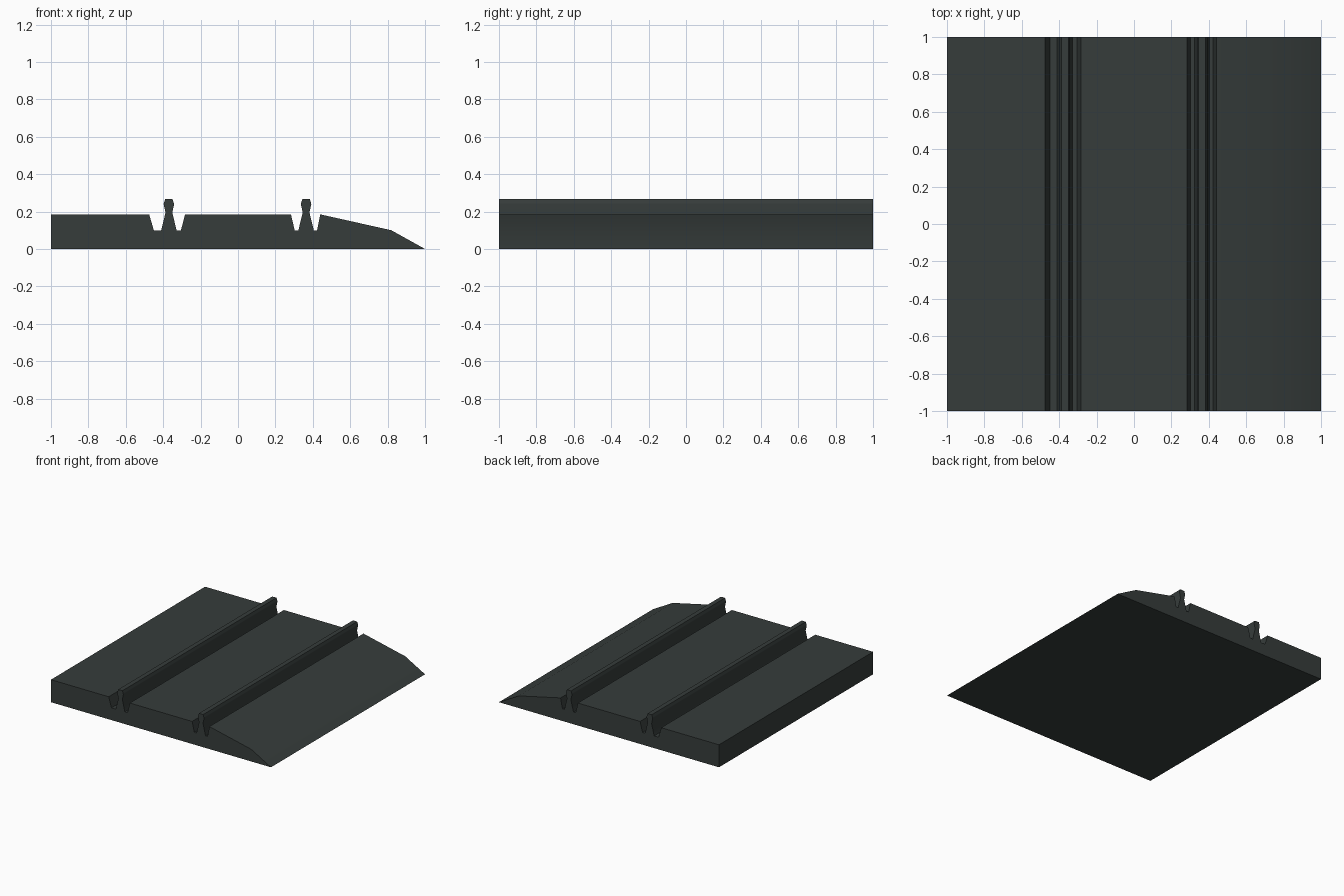
import bpy, bmesh, math

if "Cube" in bpy.data.objects:
    bpy.data.objects.remove(bpy.data.objects["Cube"])

mat = bpy.data.materials.new("dark slate grey")
mat.diffuse_color = (0.037, 0.046, 0.044, 1)
mat.use_nodes = True
mat.node_tree.nodes["Principled BSDF"].inputs["Base Color"].default_value = mat.diffuse_color

TOP, FLOOR = 0.185, 0.10


def rib(cx, foot, neck, head, crown):
    """Bulb-headed rib rising from the groove floor, left to right."""
    half = [(foot, FLOOR), (neck, 0.195), (head, 0.24), (head - 0.002, 0.247), (crown, 0.268)]
    return [(cx - w, z) for w, z in half] + [(cx + w, z) for w, z in reversed(half)]


# Cross-section: flat slab, two grooves each holding a rib, then a ramp to the edge
profile = [(-1, 0), (-1, TOP), (-0.475, TOP), (-0.45, FLOOR)]
profile += rib(-0.3695, 0.041, 0.018, 0.028, 0.019)
profile += [(-0.305, FLOOR), (-0.283, TOP), (0.283, TOP), (0.303, FLOOR)]
profile += rib(0.364, 0.041, 0.018, 0.028, 0.019)
profile += [(0.423, FLOOR), (0.44, TOP), (0.82, FLOOR), (1, 0)]

# Extrude the section along y
bm = bmesh.new()
face = bm.faces.new([bm.verts.new((x, -1, z)) for x, z in profile])
ext = bmesh.ops.extrude_face_region(bm, geom=[face], use_keep_orig=True)
moved = [g for g in ext["geom"] if isinstance(g, bmesh.types.BMVert)]
bmesh.ops.translate(bm, verts=moved, vec=(0, 2, 0))
bmesh.ops.recalc_face_normals(bm, faces=bm.faces)
mesh = bpy.data.meshes.new("ribbed_ramp_strip")
bm.to_mesh(mesh)
bm.free()
mesh.materials.append(mat)
obj = bpy.data.objects.new("ribbed_ramp_strip", mesh)
bpy.context.collection.objects.link(obj)

# Soft shading across the shallow ramp bend only
bpy.context.view_layer.objects.active = obj
obj.select_set(True)
bpy.ops.object.shade_smooth_by_angle(angle=math.radians(30))
